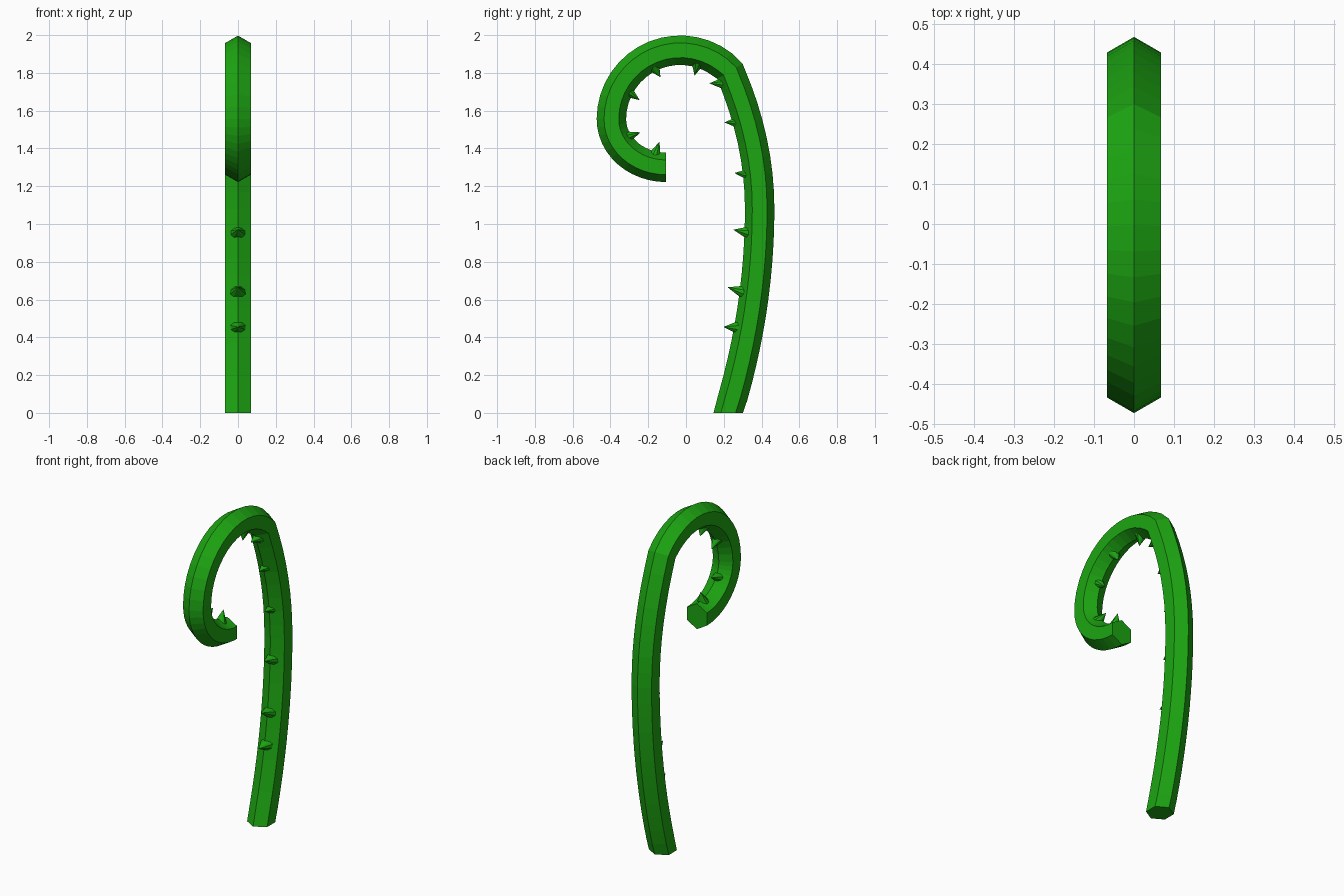
import bpy, bmesh, math
from mathutils import Vector, Matrix

if "Cube" in bpy.data.objects:
    bpy.data.objects.remove(bpy.data.objects["Cube"])

green = bpy.data.materials.new("stalk_green")
green.diffuse_color = (0.012, 0.38, 0.006, 1)
green.use_nodes = True
green.node_tree.nodes["Principled BSDF"].inputs["Base Color"].default_value = green.diffuse_color

def finish(bm, name):
    bmesh.ops.recalc_face_normals(bm, faces=bm.faces)
    me = bpy.data.meshes.new(name)
    bm.to_mesh(me)
    bm.free()
    me.materials.append(green)
    ob = bpy.data.objects.new(name, me)
    bpy.context.collection.objects.link(ob)
    return ob

# Centre line in the y-z plane: bowed stem, round hook, tightening curl
APEX_Y, APEX_Z = 0.39, 1.08
path = []
for i in range(20):
    z = 1.80 * i / 20
    bow = 3.5 if z < APEX_Z else 1.67
    path.append(Vector((0, APEX_Y - (z - APEX_Z) ** 2 / (2 * bow), z)))
for i in range(17):
    a = math.radians(44 + 136 * i / 16)
    path.append(Vector((0, -0.03 + 0.365 * math.cos(a), 1.555 + 0.365 * math.sin(a))))
for i in range(1, 13):
    a = math.radians(180 + 90 * i / 12)
    path.append(Vector((0, -0.105 + 0.29 * math.cos(a), 1.555 + 0.255 * math.sin(a))))

# Hexagonal stalk swept along the centre line, with a level foot
R = 0.078
bm = bmesh.new()
rings = []
for i, p in enumerate(path):
    t = (path[min(i + 1, len(path) - 1)] - path[max(i - 1, 0)]).normalized()
    if i == 0:
        t = Vector((0, 0, 1))
    if i == len(path) - 1:
        t = Vector((0, 1, 0))
    n = Vector((0, t.z, -t.y))
    ring = []
    for k in range(6):
        a = k * math.pi / 3
        ring.append(bm.verts.new(p + n * R * math.cos(a) + Vector((R * math.sin(a), 0, 0))))
    rings.append(ring)
for a, b in zip(rings, rings[1:]):
    for k in range(6):
        bm.faces.new((a[k], a[(k + 1) % 6], b[(k + 1) % 6], b[k]))
bm.faces.new(rings[0])
bm.faces.new(rings[-1])
finish(bm, "stalk")

# Thorns on the inner ridge: base (y, z) and tip (y, z)
thorns = [
    (.266, .452, .198, .455), (.298, .642, .220, .665), (.325, .955, .250, .970),
    (.335, 1.262, .256, 1.270), (.277, 1.538, .203, 1.538), (.198, 1.745, .124, 1.745),
    (.060, 1.846, .045, 1.785), (-.166, 1.825, -.135, 1.777), (-.309, 1.703, -.245, 1.655),
    (-.314, 1.460, -.240, 1.485), (-.166, 1.363, -.140, 1.437)]
for i, (by, bz, ty, tz) in enumerate(thorns):
    base, tip = Vector((0, by, bz)), Vector((0, ty, tz))
    d = (tip - base).normalized()
    base -= d * 0.025
    side = Vector((1, 0, 0))
    rot = Matrix((side, d.cross(side), d)).transposed().to_4x4()
    length = (tip - base).length
    bm = bmesh.new()
    bmesh.ops.create_cone(bm, cap_ends=True, segments=10, radius1=1, radius2=0, depth=1)
    bmesh.ops.remove_doubles(bm, verts=bm.verts, dist=1e-4)
    bm.transform(Matrix.Translation((base + tip) / 2) @ rot
                 @ Matrix.Diagonal((0.048, 0.042, length, 1)))
    finish(bm, f"thorn_{i + 1}")
